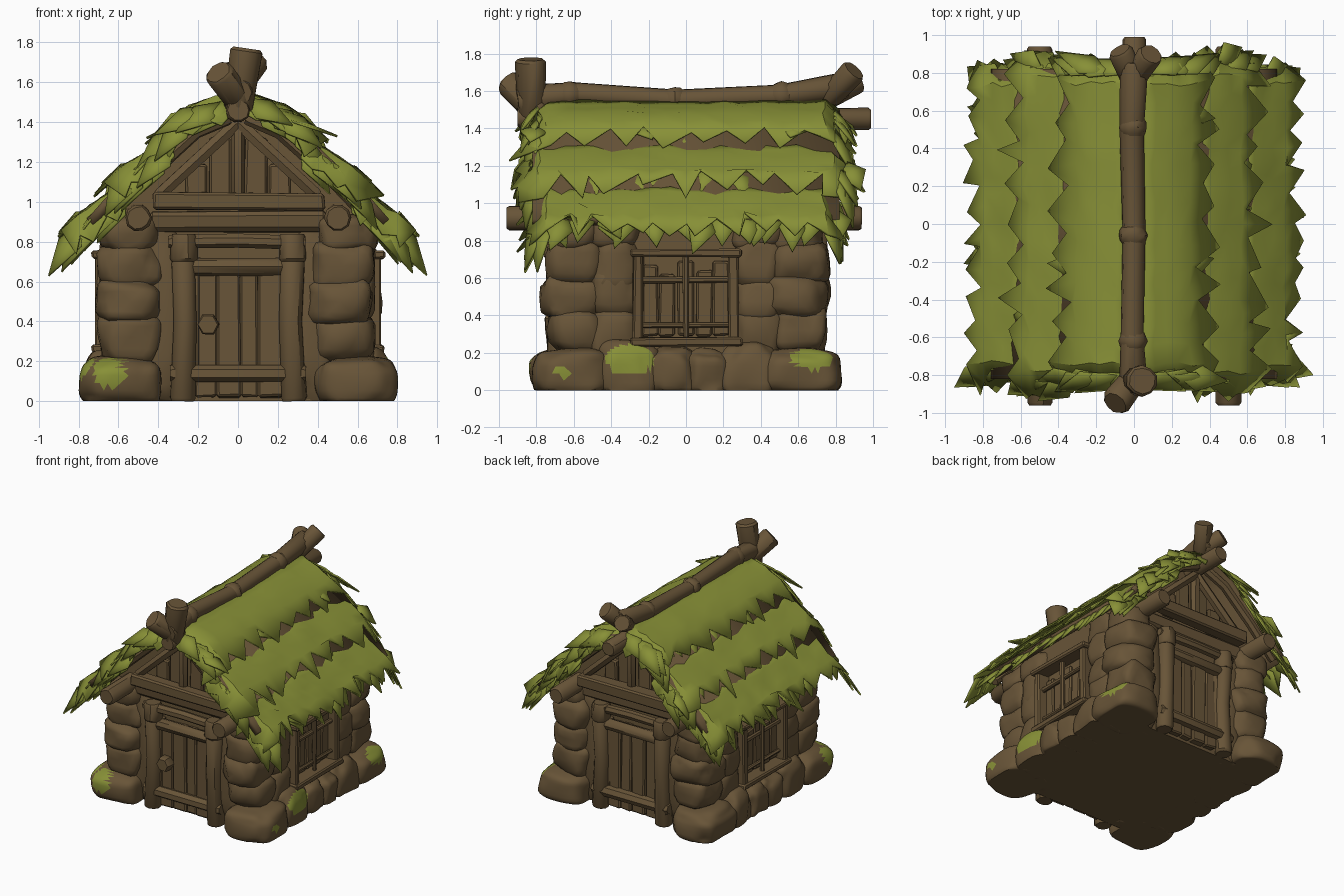
import bpy, bmesh, math, random
from mathutils import Vector, noise

random.seed(4)
if "Cube" in bpy.data.objects:
    bpy.data.objects.remove(bpy.data.objects["Cube"])


def material(name, rgb):
    m = bpy.data.materials.new(name)
    m.use_nodes = True
    m.diffuse_color = (*rgb, 1)
    m.node_tree.nodes["Principled BSDF"].inputs["Base Color"].default_value = (*rgb, 1)
    return m


BROWN = material("earthy_brown", (0.138, 0.089, 0.039))
GREEN = material("leaf_green", (0.245, 0.28, 0.038))


def jit(a):
    return random.uniform(-a, a)


def finish(bm, name, mats, angle=40):
    me = bpy.data.meshes.new(name)
    bm.to_mesh(me)
    bm.free()
    for m in mats:
        me.materials.append(m)
    ob = bpy.data.objects.new(name, me)
    bpy.context.collection.objects.link(ob)
    bpy.ops.object.select_all(action='DESELECT')
    ob.select_set(True)
    bpy.context.view_layer.objects.active = ob
    bpy.ops.object.shade_smooth_by_angle(angle=math.radians(angle))
    return ob


def log(name, path, radii, sides=10):
    """Knobbly tapered log swept along a path, with chamfered ends."""
    pts = [Vector(p) for p in path]
    if not isinstance(radii, list):
        radii = [radii] * len(pts)
    d0, d1 = (pts[1] - pts[0]).normalized(), (pts[-1] - pts[-2]).normalized()
    pts = [pts[0]] + [pts[0] + d0 * 0.015] + pts[1:-1] + [pts[-1] - d1 * 0.015, pts[-1]]
    radii = [radii[0] * 0.85] + radii + [radii[-1] * 0.85]
    bm, rings = bmesh.new(), []
    q, last = d0.to_track_quat('Z', 'Y'), d0
    for i, p in enumerate(pts):
        d = (pts[min(i + 1, len(pts) - 1)] - pts[max(i - 1, 0)]).normalized()
        q, last = last.rotation_difference(d) @ q, d
        rings.append([bm.verts.new(p + q @ Vector((math.cos(t), math.sin(t), 0)) * radii[i] * (1 + jit(0.06)))
                      for t in (math.tau * k / sides for k in range(sides))])
    for a, b in zip(rings, rings[1:]):
        for k in range(sides):
            bm.faces.new((a[k], a[(k + 1) % sides], b[(k + 1) % sides], b[k]))
    bm.faces.new(rings[0][::-1])
    bm.faces.new(rings[-1])
    return finish(bm, name, [BROWN])


def box(name, loc, size, wobble=0.006, bevel=0.01):
    """Roughly hewn board."""
    bm = bmesh.new()
    bmesh.ops.create_cube(bm, size=1)
    for v in bm.verts:
        v.co = Vector(loc) + Vector([c * s + jit(wobble) for c, s in zip(v.co, size)])
    bmesh.ops.bevel(bm, geom=bm.edges[:], offset=bevel, segments=1, affect='EDGES')
    return finish(bm, name, [BROWN], 30)


# Moss spots: centre and radii of each ellipsoid
MOSS = [((0.77, -0.3, 0.165), (0.13, 0.135, 0.085)), ((0.8, 0.68, 0.18), (0.13, 0.12, 0.07)),
        ((-0.65, -0.8, 0.15), (0.075, 0.13, 0.085)), ((0.8, -0.66, 0.1), (0.09, 0.055, 0.025)),
        ((-0.79, -0.7, 0.17), (0.09, 0.09, 0.07))]


def mossy(p):
    return any(sum(((a - b) / r) ** 2 for a, b, r in zip(p, c, radii)) < 1 for c, radii in MOSS)


def stone(name, loc, size, rough=0.2):
    """Boxy rounded boulder with noise, flat at the ground, moss by position."""
    bm = bmesh.new()
    bmesh.ops.create_icosphere(bm, subdivisions=4 if "foundation" in name else 3, radius=1)
    seed = Vector((jit(9), jit(9), jit(9)))
    for v in bm.verts:
        c = Vector([math.copysign(abs(a) ** 0.65, a) for a in v.co])
        c *= 1 + rough * noise.noise(v.co * 1.4 + seed)
        v.co = Vector(loc) + Vector([a * s / 2 for a, s in zip(c, size)])
        v.co.z = max(v.co.z, 0)
    for f in bm.faces:
        f.material_index = int(mossy(f.calc_center_median()))
    return finish(bm, name, [BROWN, GREEN], 50)


# Solid core of the house with gable prism
bm = bmesh.new()
half = [(0.62, 0), (0.62, 0.97), (0.5, 1.1), (0.25, 1.34), (0.06, 1.45)]
outline = half + [(-x, z) for x, z in reversed(half)]
core = bm.faces.new([bm.verts.new((x, -0.63, z)) for x, z in outline])
ext = bmesh.ops.extrude_face_region(bm, geom=[core])
bmesh.ops.translate(bm, vec=(0, 1.26, 0), verts=[v for v in ext["geom"] if isinstance(v, bmesh.types.BMVert)])
bmesh.ops.recalc_face_normals(bm, faces=bm.faces)
finish(bm, "house_core", [BROWN])

# Stone corners, foundations and side walls
for sx in (-1, 1):
    for sy in (-1, 1):
        stone("corner_foundation", (sx * 0.59, sy * 0.61, 0.09), (0.41, 0.43, 0.27), 0.13)
        stone("front_wall_stone", (sx * 0.38, sy * 0.59, 0.45), (0.2, 0.19, 0.98))
        for z, h, w in [(0.32, 0.28, 0.31), (0.5, 0.24, 0.35), (0.68, 0.26, 0.32), (0.84, 0.2, 0.29)]:
            stone("corner_stone", (sx * (0.53 + jit(0.015)), sy * (0.59 + jit(0.015)), z), (w, w, h))
            stone("wall_stone", (sx * 0.575, sy * 0.38, z + jit(0.04)), (0.22, 0.27, h + 0.03))
    for y, w, h in [(-0.31, 0.34, 0.29), (-0.07, 0.26, 0.24), (0.12, 0.24, 0.22), (0.34, 0.3, 0.3)]:
        stone("side_foundation", (sx * 0.63, y, 0.09), (0.27, w, h + 0.05))

    # Side window with bars and uneven shutter boards
    for y, h in [(-0.19, 0.38), (-0.1, 0.33), (0.0, 0.4), (0.1, 0.35), (0.19, 0.4)]:
        box("window_board", (sx * 0.62, y, 0.29 + h / 2), (0.05, 0.085, h))
    for y in (-0.255, 0.255):
        box("window_post", (sx * 0.665, y, 0.5), (0.1, 0.055, 0.5))
    for z in (0.735, 0.26):
        box("window_rail", (sx * 0.675, 0, z), (0.12, 0.6, 0.045))
    for z in (0.35, 0.59):
        box("window_bar", (sx * 0.665, 0, z), (0.03, 0.5, 0.03))
    box("window_mullion", (sx * 0.68, 0, 0.5), (0.035, 0.03, 0.46))
    # Eave beam under the roof
    log("eave_beam", [(sx * 0.5, -0.96, 0.92), (sx * 0.5, 0, 0.93), (sx * 0.5, 0.94, 0.92)], 0.066)

# Door frames, boards and gable timber at both ends
for sy in (-1, 1):
    for i, w in enumerate((0.1, 0.12, 0.09, 0.12)):
        box("door_board", ((-0.16, -0.05, 0.06, 0.165)[i], sy * 0.65, 0.36), (w, 0.06 + 0.012 * (i % 2), 0.68), 0.008)
    for sx in (-1, 1):
        log("door_post", [(sx * 0.28, sy * 0.68, 0), (sx * 0.265, sy * 0.68, 0.4), (sx * 0.275, sy * 0.69, 0.71)],
            [0.066, 0.06, 0.062])
        log("post_cap", [(sx * 0.272, sy * 0.69, 0.7), (sx * 0.272, sy * 0.69, 0.84)], [0.07, 0.066])
        log("inner_post", [(sx * 0.215, sy * 0.66, 0.1), (sx * 0.212, sy * 0.66, 0.72)], 0.03, 7)
        log("gable_rafter", [(sx * 0.4, sy * 0.7, 1.03), (0, sy * 0.7, 1.4)], 0.035, 6)
        for x, z, h in [(0.09, 1.16, 0.32), (0.21, 1.09, 0.2)]:
            box("gable_board", (sx * x, sy * 0.64, z), (0.11, 0.05, h))
    log("lintel", [(-0.35, sy * 0.69, 0.8), (0, sy * 0.69, 0.805), (0.34, sy * 0.69, 0.795)], 0.035, 7)
    log("door_header", [(-0.24, sy * 0.68, 0.675), (0.23, sy * 0.68, 0.675)], 0.045, 8)
    log("door_sill", [(-0.34, sy * 0.69, 0.14), (0.34, sy * 0.69, 0.14)], 0.045, 7)
    box("wall_top_beam", (0, sy * 0.64, 0.9), (0.9, 0.1, 0.11), 0.01, 0.02)
    box("tie_beam", (0, sy * 0.72, 0.998), (0.86, 0.1, 0.09), 0.01, 0.012)
    log("king_post", [(0, sy * 0.69, 1.03), (0, sy * 0.69, 1.4)], 0.035, 6)
log("door_knob", [(-0.15, -0.66, 0.385), (-0.15, -0.75, 0.385)], 0.057, 6)

# Ridge log with collars, crossed end logs and the beam below
log("ridge_log", [(0, -0.9, 1.55), (-0.01, -0.6, 1.585), (0, -0.05, 1.55), (-0.01, 0.5, 1.575), (0, 0.86, 1.63)],
    [0.08, 0.062, 0.06, 0.063, 0.075])
for y, z in [(-0.62, 1.582), (-0.06, 1.552), (0.51, 1.578)]:
    log("ridge_collar", [(-0.005, y - 0.045, z), (-0.005, y, z), (-0.005, y + 0.045, z)], [0.066, 0.075, 0.067])
log("front_fork_upright", [(0.0, -0.83, 1.46), (0.045, -0.83, 1.77)], [0.075, 0.082])
log("front_fork_log", [(0.03, -0.78, 1.47), (-0.1, -0.95, 1.65)], [0.07, 0.077])
log("back_fork_right", [(0, 0.76, 1.57), (-0.075, 0.92, 1.65)], 0.066)
log("back_fork_left", [(0, 0.76, 1.56), (0.09, 0.9, 1.71)], [0.06, 0.07])
log("ridge_beam", [(0, -0.9, 1.46), (0, 0, 1.45), (0, 0.99, 1.45)], 0.062)

# Roof profile from ridge to eave
SLOPE = [Vector((x, 0, z)) for x, z in [(0.04, 1.55), (0.25, 1.475), (0.45, 1.3), (0.67, 1.09), (0.88, 0.85), (0.94, 0.77)]]


def on_roof(s, y, lift=0.0):
    """Point, downhill direction and normal on the roof; s = 1 is the eave."""
    t = max(0, s * 4)
    i = min(int(t), len(SLOPE) - 2)
    d = (SLOPE[i + 1] - SLOPE[i]).normalized()
    n = Vector((-d.z, 0, d.x))
    return SLOPE[i].lerp(SLOPE[i + 1], t - i) + n * lift + Vector((0, y, 0)), d, n


def leaf(bm, base, d, n, length, width):
    """Pointed four-sided leaf with a raised spine."""
    d = d.normalized()
    w = d.cross(n).normalized() * width / 2
    b, l, m, r, t = [bm.verts.new(p) for p in (base, base + d * length * 0.4 + w,
                     base + d * length * 0.42 + n * 0.012, base + d * length * 0.4 - w, base + d * length)]
    for tri in ((b, l, m), (b, m, r), (l, t, m), (m, t, r)):
        bm.faces.new(tri)


def roof_finish(bm, sx, name, mat, thick):
    for v in bm.verts:
        v.co.x *= sx
    bm.normal_update()
    for f in bm.faces:
        if f.normal.z < 0:
            f.normal_flip()
    ob = finish(bm, name, [mat], 35)
    mod = ob.modifiers.new("thickness", 'SOLIDIFY')
    mod.thickness = thick


def thatch(sx, s0, s1, sink, reach, teeth):
    """Leaf sheet rising from the deck, with ragged eave and verge edges."""
    bm, rows, cols = bmesh.new(), 5, teeth * 2
    grid = []
    for k in range(rows + 1):
        line, f = [], k / rows
        for j in range(cols + 1):
            s = s0 + (s1 - s0 - 0.1) * f + (jit(0.015) if 0 < k < rows else 0)
            y = (j / cols * 2 - 1) * reach + jit(0.015)
            if k == rows:
                s += random.uniform(0.03, 0.13) if j % 2 else -random.uniform(0.0, 0.06)
                y += jit(0.04)
            p = on_roof(s, y, -sink * (1 - f) + 0.01 * f + jit(0.008))[0]
            if j in (0, cols):
                out = random.uniform(0.02, 0.08) if k % 2 else -0.01
                p += Vector((-0.02, math.copysign(out, y), -0.09 - max(out, 0)))
            line.append(bm.verts.new(p))
        grid.append(line)
    for a, b in zip(grid, grid[1:]):
        for j in range(cols):
            bm.faces.new((a[j], a[j + 1], b[j + 1], b[j]))
    # Ragged leaves hanging below the lower edge
    for j in range(teeth + 7):
        y = ((j + 0.5) / (teeth + 7) * 2 - 1) * reach + jit(0.04)
        p, d, n = on_roof(s1 - random.uniform(0.2, 0.26), y, -0.055)
        leaf(bm, p, d + Vector((0, jit(0.45), random.uniform(-0.22, 0.04))), n, random.uniform(0.2, 0.3), 0.15)
    # Long drooping leaves along both verges
    for sy in (-1, 1):
        count = round((s1 - s0) * 13)
        for j in range(count):
            f = j / count
            p, d, n = on_roof(s0 + (s1 - s0 - 0.1) * f, sy * (reach - 0.05), -sink * (1 - f) - 0.03)
            leaf(bm, p, d + Vector((-0.05, sy * random.uniform(0.1, 0.4), -random.uniform(0.1, 0.6))),
                 (n + Vector((0, sy * 1.2, 0))).normalized(), random.uniform(0.26, 0.36), 0.15)
    roof_finish(bm, sx, "leaf_thatch", GREEN, 0.012)


for sx in (-1, 1):
    # Timber decking and verge rafters under the leaves
    bm = bmesh.new()
    edge = [[bm.verts.new(on_roof(s / 10, y, -0.05)[0]) for s in range(10)] for y in (-0.82, 0.82)]
    for i in range(9):
        bm.faces.new((edge[0][i], edge[0][i + 1], edge[1][i + 1], edge[1][i]))
    roof_finish(bm, sx, "roof_deck", BROWN, 0.05)
    for y in (-0.77, 0.77):
        path = [on_roof(s, y, -0.12)[0] for s in (0.05, 0.3, 0.6, 0.87)]
        log("verge_rafter", [(p.x * sx, p.y, p.z) for p in path], 0.035, 7)
    thatch(sx, 0.0, 0.49, 0.0, 0.85, 8)
    thatch(sx, 0.41, 0.79, 0.06, 0.88, 9)
    thatch(sx, 0.7, 1.06, 0.06, 0.82, 10)
